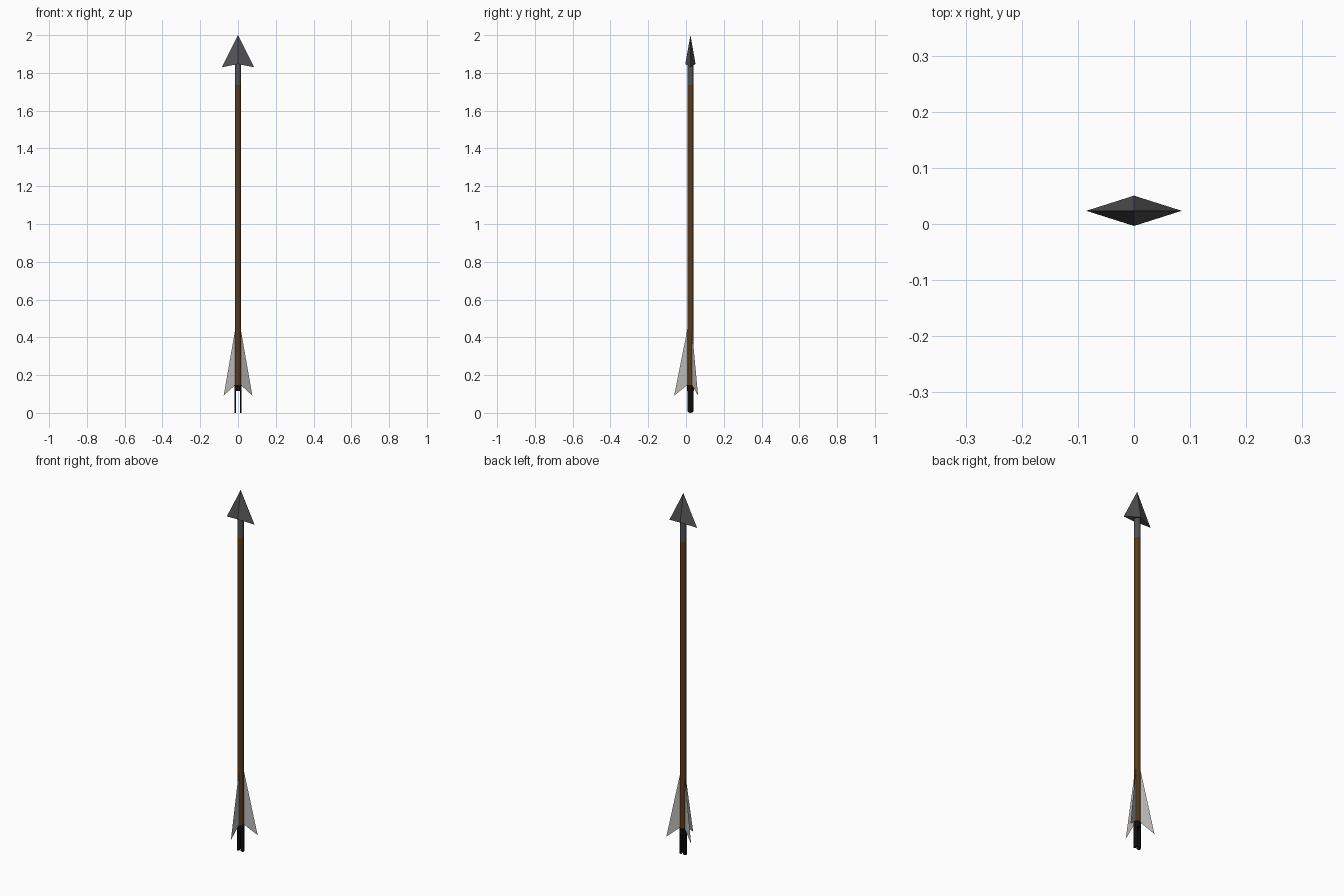
import bpy, bmesh
from math import sin, cos, pi, sqrt, radians

if "Cube" in bpy.data.objects:
    bpy.data.objects.remove(bpy.data.objects["Cube"])

CY = 0.0235          # y of the arrow axis
R = 0.0165           # shaft radius


def material(name, rgb):
    m = bpy.data.materials.new(name)
    m.diffuse_color = (*rgb, 1)
    m.use_nodes = True
    m.node_tree.nodes["Principled BSDF"].inputs["Base Color"].default_value = m.diffuse_color
    return m


wood = material("wood", (0.10, 0.045, 0.012))
steel = material("steel", (0.085, 0.085, 0.09))
black = material("black", (0.004, 0.004, 0.004))
feather = material("feather", (0.5, 0.48, 0.46))


def mesh_object(name, verts, faces, mat):
    me = bpy.data.meshes.new(name)
    me.from_pydata(verts, [], faces)
    bm = bmesh.new()
    bm.from_mesh(me)
    bmesh.ops.recalc_face_normals(bm, faces=bm.faces)
    bm.to_mesh(me)
    bm.free()
    ob = bpy.data.objects.new(name, me)
    ob.location.y = CY
    ob.data.materials.append(mat)
    bpy.context.collection.objects.link(ob)
    return ob


def rod(name, r, z0, z1, mat, sides=12):
    bpy.ops.mesh.primitive_cylinder_add(vertices=sides, radius=r, depth=z1 - z0,
                                        location=(0, CY, (z0 + z1) / 2))
    ob = bpy.context.object
    ob.name = name
    ob.data.materials.append(mat)


# Shaft, metal socket and nock collar
rod("shaft", R, 0.145, 1.737, wood)
rod("head_socket", R, 1.737, 1.87, steel)
rod("nock_collar", 0.0185, 0.115, 0.148, black)

# Four-sided head with swept-back barbs
mesh_object("arrow_head",
            [(0, 0, 2), (0.085, 0, 1.83), (0, 0.027, 1.847),
             (-0.085, 0, 1.83), (0, -0.027, 1.847)],
            [(0, 1, 2), (0, 2, 3), (0, 3, 4), (0, 4, 1), (1, 4, 2), (3, 2, 4)], steel)

# Three thin fletchings
for i, deg in enumerate((-90, 28, 152)):
    c, s = cos(radians(deg)), sin(radians(deg))
    profile = [(0.013, 0.46), (0.086, 0.092), (0.013, 0.15)]
    mesh_object(f"fletching_{i + 1}", [(r * c, r * s, z) for r, z in profile],
                [(0, 1, 2)], feather)

# Nock prongs: circle segments with rounded lower ends, split by the string slot
NR, SLOT, N = 0.0185, 0.0095, 8
half = math_half = sqrt(NR ** 2 - SLOT ** 2)
for side, label in ((1, "right"), (-1, "left")):
    verts = []
    for k in range(N + 1):
        y = half * sin(pi * (k / N - 0.5))
        low = NR - sqrt(NR ** 2 - y ** 2)
        x = sqrt(NR ** 2 - y ** 2)
        verts += [(side * SLOT, y, low), (side * x, y, low),
                  (side * x, y, 0.12), (side * SLOT, y, 0.12)]
    faces = [(4 * k + j, 4 * k + (j + 1) % 4, 4 * k + 4 + (j + 1) % 4, 4 * k + 4 + j)
             for k in range(N) for j in range(4)]
    prong = mesh_object(f"nock_prong_{label}", verts, faces, black)
    # Close the coincident edges at both ends
    bm = bmesh.new()
    bm.from_mesh(prong.data)
    bmesh.ops.remove_doubles(bm, verts=bm.verts, dist=1e-5)
    bmesh.ops.recalc_face_normals(bm, faces=bm.faces)
    bm.to_mesh(prong.data)
    bm.free()
